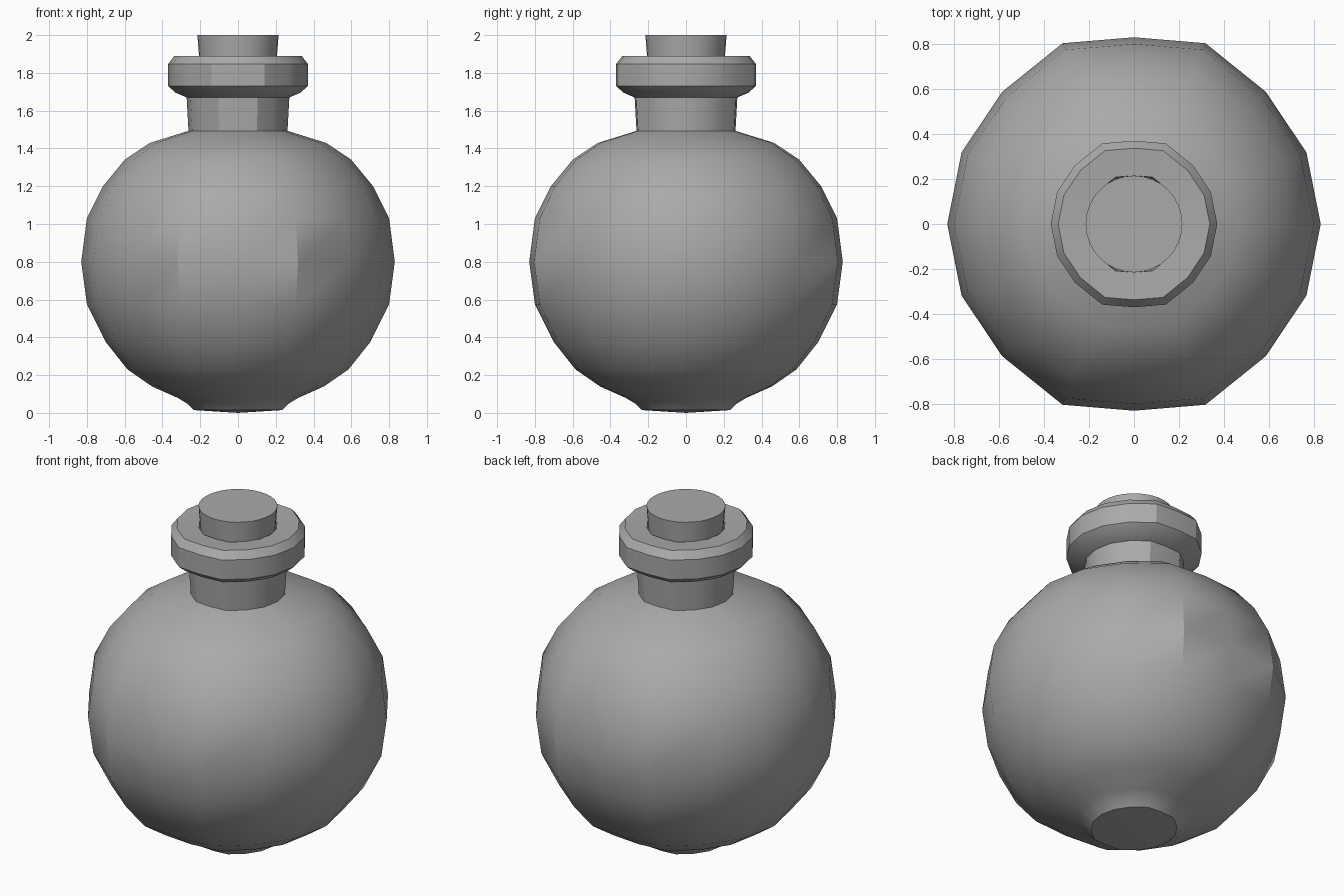
import bpy, bmesh, math

if "Cube" in bpy.data.objects:
    bpy.data.objects.remove(bpy.data.objects["Cube"], do_unlink=True)


def make_material(name, rgb):
    mat = bpy.data.materials.new(name)
    mat.use_nodes = True
    colour = (*rgb, 1.0)
    mat.diffuse_color = colour
    mat.node_tree.nodes["Principled BSDF"].inputs["Base Color"].default_value = colour
    return mat


def lathe(name, profile, sides, mat, squash=1.0):
    """Turn a (radius, height) profile around z; radius 0 makes a pole."""
    bm = bmesh.new()
    rings = []
    for r, z in profile:
        if r == 0:
            rings.append([bm.verts.new((0, 0, z))] * sides)
            continue
        ring = []
        for i in range(sides):
            a = math.tau * i / sides
            x, y = r * math.cos(a), r * math.sin(a)
            # flattened front and back: columns beside the y axis are pushed out
            if 0.3 < abs(math.cos(a)) < 0.45:
                y *= squash
            ring.append(bm.verts.new((x, y, z)))
        rings.append(ring)
    for low, high in zip(rings, rings[1:]):
        for i in range(sides):
            j = (i + 1) % sides
            corners = list(dict.fromkeys((low[i], low[j], high[j], high[i])))
            bm.faces.new(corners)
    bmesh.ops.recalc_face_normals(bm, faces=bm.faces)
    mesh = bpy.data.meshes.new(name)
    bm.to_mesh(mesh)
    bm.free()
    mesh.materials.append(mat)
    obj = bpy.data.objects.new(name, mesh)
    bpy.context.collection.objects.link(obj)
    bpy.ops.object.select_all(action="DESELECT")
    obj.select_set(True)
    bpy.context.view_layer.objects.active = obj
    bpy.ops.object.shade_smooth_by_angle(angle=math.radians(32))
    return obj


grey = make_material("plain grey", (0.4, 0.4, 0.4))

# Round flask: foot, belly, neck, collar and the mouth's inner wall
flask = [
    (0, 0), (0.235, 0.015), (0.27, 0.05), (0.32, 0.08),
    (0.455, 0.14), (0.585, 0.23), (0.7, 0.375), (0.8, 0.575),
    (0.83, 0.8), (0.8, 1.03), (0.715, 1.2), (0.6, 1.34),
    (0.465, 1.43), (0.262, 1.493), (0.272, 1.67), (0.33, 1.695),
    (0.37, 1.73), (0.37, 1.847), (0.337, 1.89), (0.215, 1.883),
    (0.2, 1.6), (0, 1.6),
]
lathe("flask", flask, 16, grey, squash=1.048)

# Tapered stopper in the mouth
lathe("stopper", [(0, 1.62), (0.185, 1.62), (0.215, 2.0), (0, 2.0)], 32, grey)
